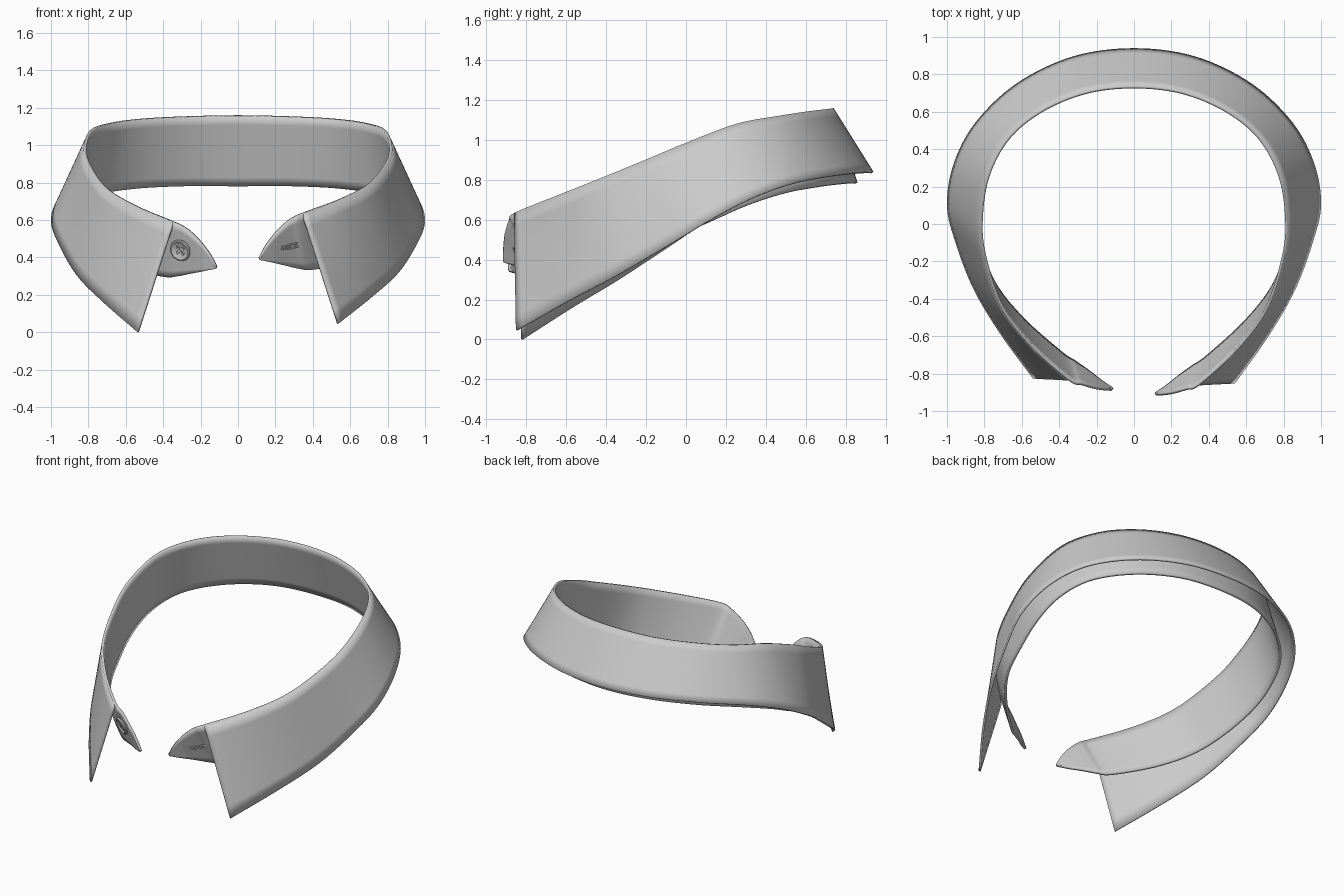
import bpy, bmesh, math
from mathutils import Vector, Matrix
from mathutils.bvhtree import BVHTree

if "Cube" in bpy.data.objects:
    bpy.data.objects.remove(bpy.data.objects["Cube"])

# Right-half guide lines, listed from the front opening to the centre back
FOLD = [(.35, -.85, .61), (.55, -.67, .69), (.71, -.46, .78), (.80, -.2, .895), (.825, 0, .985),
        (.79, .25, 1.08), (.68, .46, 1.12), (.5, .61, 1.143), (.26, .71, 1.155), (0, .74, 1.16)]
FALL_EDGE = [(.54, -.84, .025), (.72, -.59, .175), (.86, -.35, .31), (.955, -.10, .465), (1, .1, .59),
             (.965, .32, .705), (.85, .54, .785), (.63, .75, .825), (.33, .895, .84), (0, .94, .84)]
STAND_EDGE = [(.40, -.70, .315), (.60, -.52, .36), (.75, -.33, .42), (.83, -.12, .49), (.875, .1, .582),
              (.86, .3, .67), (.77, .5, .735), (.57, .69, .77), (.3, .82, .785), (0, .86, .785)]
# Rounded tab of the stand that reaches past the fall at the front
TAB_TOP = [(.12, -.905, .372), (.155, -.903, .44), (.21, -.895, .51), (.28, -.875, .575)]
TAB_EDGE = [(.12, -.9, .362), (.18, -.86, .35), (.25, -.805, .335), (.32, -.755, .32)]


def skew(p):
    """The two front ends sit at slightly different heights."""
    s = max(-1, min(1, p.x / .12)) * max(0, min(1, -p.y / .85))
    return p + Vector((0, -.013 * s, .023 * s))


def smooth_line(half, steps=8):
    """Catmull-Rom line through the mirrored guide points, left to right."""
    k = [Vector((-x, y, z)) for x, y, z in half] + [Vector(p) for p in half[-2::-1]]
    k = [2 * k[0] - k[1]] + k + [2 * k[-1] - k[-2]]
    out = []
    for i in range(1, len(k) - 2):
        a, b, c, d = k[i - 1:i + 3]
        for j in range(steps):
            t = j / steps
            out.append(.5 * (2 * b + (c - a) * t + (2 * a - 5 * b + 4 * c - d) * t * t
                             + (3 * b - a - 3 * c + d) * t ** 3))
    out.append(k[-2])
    return [skew(p) for p in out]


def finish(bm, name, matrix=None, angle=40):
    me = bpy.data.meshes.new(name)
    bm.to_mesh(me)
    bm.free()
    ob = bpy.data.objects.new(name, me)
    bpy.context.collection.objects.link(ob)
    if matrix:
        ob.matrix_world = matrix
    bpy.ops.object.select_all(action='DESELECT')
    ob.select_set(True)
    bpy.context.view_layer.objects.active = ob
    bpy.ops.object.shade_smooth_by_angle(angle=math.radians(angle))
    return ob


def cloth(name, top, bottom, thickness, rows=8):
    """Ruled cloth strip between two lines, thickened inwards."""
    bm = bmesh.new()
    cols = [[bm.verts.new(a.lerp(b, r / rows)) for r in range(rows + 1)]
            for a, b in zip(smooth_line(top), smooth_line(bottom))]
    for c, d in zip(cols, cols[1:]):
        for r in range(rows):
            bm.faces.new((c[r], d[r], d[r + 1], c[r + 1]))
    bm.normal_update()
    tree = BVHTree.FromBMesh(bm)
    ob = finish(bm, name)
    mod = ob.modifiers.new("thickness", 'SOLIDIFY')
    mod.thickness = thickness
    mod.offset = -1
    return tree


def seat(tree, x, z):
    """Frame on the cloth surface: local x along the band, local z outwards."""
    loc, n, _, _ = tree.ray_cast(Vector((x, -3, z)), Vector((0, 1, 0)))
    n = n if n.y < 0 else -n
    ax = Vector((1, 0, 0))
    ax = (ax - n * ax.dot(n)).normalized()
    m = Matrix((ax, n.cross(ax), n)).transposed().to_4x4()
    m.translation = loc
    return m


def tube_ring(bm, rx, ry, r, z=0, centre=(0, 0), n=32, m=8):
    """Oval ring."""
    rings = []
    for i in range(n):
        a = 2 * math.pi * i / n
        rings.append([bm.verts.new((centre[0] + (rx + r * math.cos(b)) * math.cos(a),
                                    centre[1] + (ry + r * math.cos(b)) * math.sin(a),
                                    z + r * math.sin(b)))
                      for b in (2 * math.pi * j / m for j in range(m))])
    for i in range(n):
        p, q = rings[i], rings[(i + 1) % n]
        for j in range(m):
            bm.faces.new((p[j], q[j], q[(j + 1) % m], p[(j + 1) % m]))


def bar(bm, size, centre, turn=0):
    m = Matrix.Translation(centre) @ Matrix.Rotation(turn, 4, 'Z') @ Matrix.Diagonal((*size, 1))
    bmesh.ops.create_cube(bm, size=1, matrix=m)


# Fall (turned-down leaf) and stand (inner band)
cloth("collar_fall", FOLD, FALL_EDGE, .014)
stand = cloth("collar_stand", TAB_TOP + FOLD, TAB_EDGE + STAND_EDGE, .016)

# Button: turned disc with a raised rim
place = seat(stand, -.305, .44)
bm = bmesh.new()
profile = [(0, .010), (.034, .010), (.042, .014), (.050, .018), (.057, .016), (.060, .009), (.056, 0), (0, 0)]
verts = [bm.verts.new((x, 0, z)) for x, z in profile]
edges = [bm.edges.new(e) for e in zip(verts, verts[1:])]
bmesh.ops.spin(bm, geom=verts + edges, cent=(0, 0, 0), axis=(0, 0, 1), angle=2 * math.pi, steps=40)
bmesh.ops.remove_doubles(bm, verts=bm.verts, dist=1e-5)
bmesh.ops.recalc_face_normals(bm, faces=bm.faces)
finish(bm, "button", place)

# Button eyelets and crossed thread
bm = bmesh.new()
for sx in (-1, 1):
    for sy in (-1, 1):
        tube_ring(bm, .008, .008, .0025, .010, (sx * .015, sy * .015), 14, 6)
for turn in (math.pi / 4, -math.pi / 4):
    bar(bm, (.044, .007, .006), (0, 0, .012), turn)
finish(bm, "button_thread", place)

# Buttonhole: stitched oval with a slit and end bars
place = seat(stand, .29, .46)
bm = bmesh.new()
tube_ring(bm, .066, .013, .004, .001, n=48)
bar(bm, (.11, .004, .004), (0, 0, .001))
for i in range(-6, 7):
    for s in (-1, 1):
        bar(bm, (.004, .009, .005), (i * .0085, s * .008, .001))
for s in (-1, 1):
    bar(bm, (.005, .024, .006), (s * .064, 0, .002))
finish(bm, "buttonhole", place)
